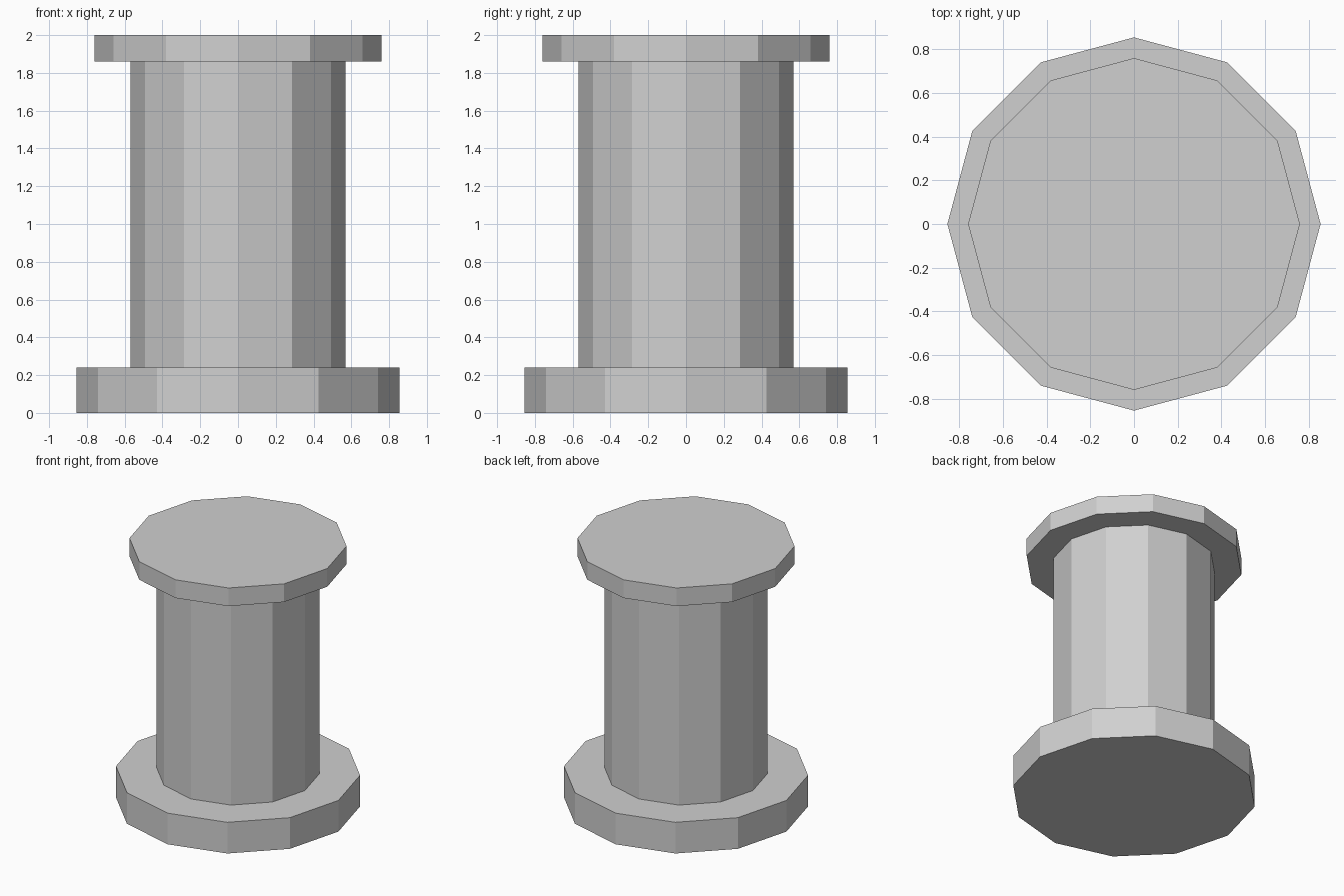
import bpy

default = bpy.data.objects.get("Cube")
if default:
    bpy.data.objects.remove(default, do_unlink=True)

# Single plain grey for the whole model
grey = bpy.data.materials.new("light_grey")
grey.use_nodes = True
colour = (0.63, 0.63, 0.63, 1.0)
grey.diffuse_color = colour
grey.node_tree.nodes["Principled BSDF"].inputs["Base Color"].default_value = colour


def drum(name, radius, bottom, top):
    """Flat-shaded twelve-sided drum with corners on the x and y axes."""
    bpy.ops.mesh.primitive_cylinder_add(
        vertices=12, radius=radius, depth=top - bottom,
        location=(0, 0, (bottom + top) / 2))
    part = bpy.context.object
    part.name = part.data.name = name
    part.data.materials.append(grey)
    return part


# Wide foot, upright shaft and thinner cap, stacked
drum("base_disc", 0.855, 0.0, 0.24)
drum("shaft", 0.57, 0.24, 1.86)
drum("top_disc", 0.76, 1.86, 2.0)
